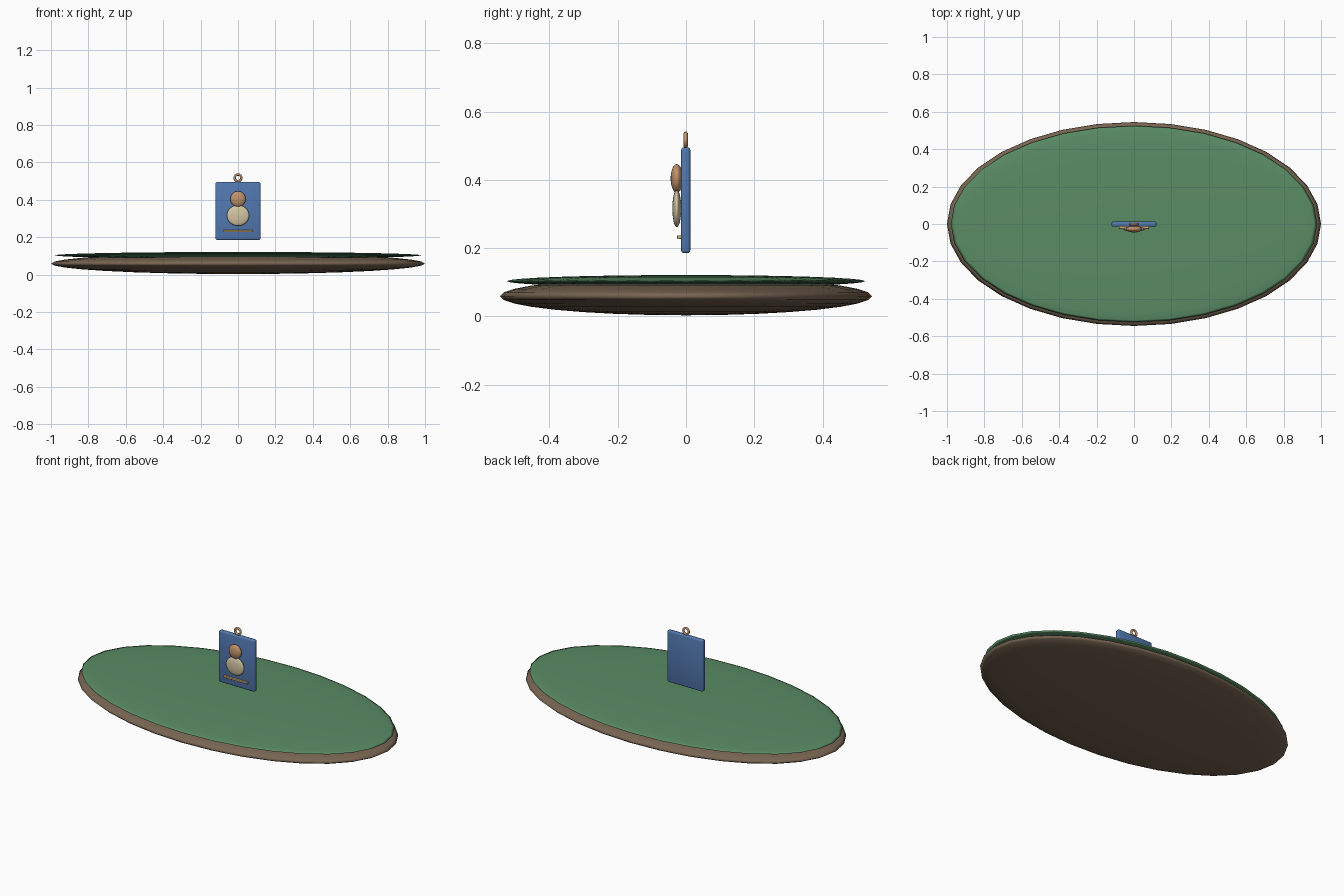
import bpy, math

if "Cube" in bpy.data.objects:
    bpy.data.objects.remove(bpy.data.objects["Cube"])


def mat(name, r, g, b):
    """Flat material from 0-255 display values."""
    m = bpy.data.materials.new(name)
    lin = [((c / 255 + 0.055) / 1.055) ** 2.4 for c in (r, g, b)]
    m.diffuse_color = (*lin, 1)
    m.use_nodes = True
    m.node_tree.nodes["Principled BSDF"].inputs["Base Color"].default_value = m.diffuse_color
    return m


soil = mat("soil brown", 120, 101, 82)
grass = mat("grass green", 90, 140, 101)
blue = mat("card blue", 82, 120, 176)
skin = mat("warm tan", 192, 146, 106)
cream = mat("cream", 212, 198, 164)
gold = mat("pale gold", 208, 174, 122)


def finish(name, material, smooth=True):
    ob = bpy.context.object
    ob.name = name
    ob.data.materials.append(material)
    bpy.ops.object.transform_apply(location=False, rotation=True, scale=True)
    if smooth:
        bpy.ops.object.shade_smooth()
    return ob


def ellipsoid(name, loc, radii, material, seg=32, rings=16):
    bpy.ops.mesh.primitive_uv_sphere_add(segments=seg, ring_count=rings, radius=1, location=loc)
    bpy.context.object.scale = radii
    return finish(name, material)


def rounded_box(name, loc, size, bevel, material):
    bpy.ops.mesh.primitive_cube_add(size=1, location=loc)
    bpy.context.object.scale = size
    ob = finish(name, material, False)
    mod = ob.modifiers.new("rounded edges", 'BEVEL')
    mod.width = bevel
    mod.segments = 3
    bpy.ops.object.modifier_apply(modifier=mod.name)
    bpy.ops.object.shade_smooth_by_angle(angle=math.radians(30))
    return ob


# Flattened ground and its grass layer
ellipsoid("ground_base", (0, 0, 0.059), (1, 0.545, 0.056), soil)
ellipsoid("grass_layer", (0, 0, 0.103), (0.98, 0.525, 0.018), grass)

# Floating card
rounded_box("card", (0, -0.001, 0.34), (0.24, 0.027, 0.31), 0.008, blue)

# Portrait relief on the front of the card
ellipsoid("portrait_body", (0, -0.027, 0.316), (0.06, 0.013, 0.055), cream)
ellipsoid("portrait_head", (0, -0.027, 0.404), (0.041, 0.018, 0.042), skin)
rounded_box("name_bar", (0, -0.0195, 0.232), (0.16, 0.013, 0.011), 0.002, gold)

# Hanging ring
bpy.ops.mesh.primitive_torus_add(major_radius=0.018, minor_radius=0.0065, major_segments=24,
                                 minor_segments=10, location=(0, -0.001, 0.517),
                                 rotation=(math.pi / 2, 0, 0))
finish("hanging_ring", skin)
